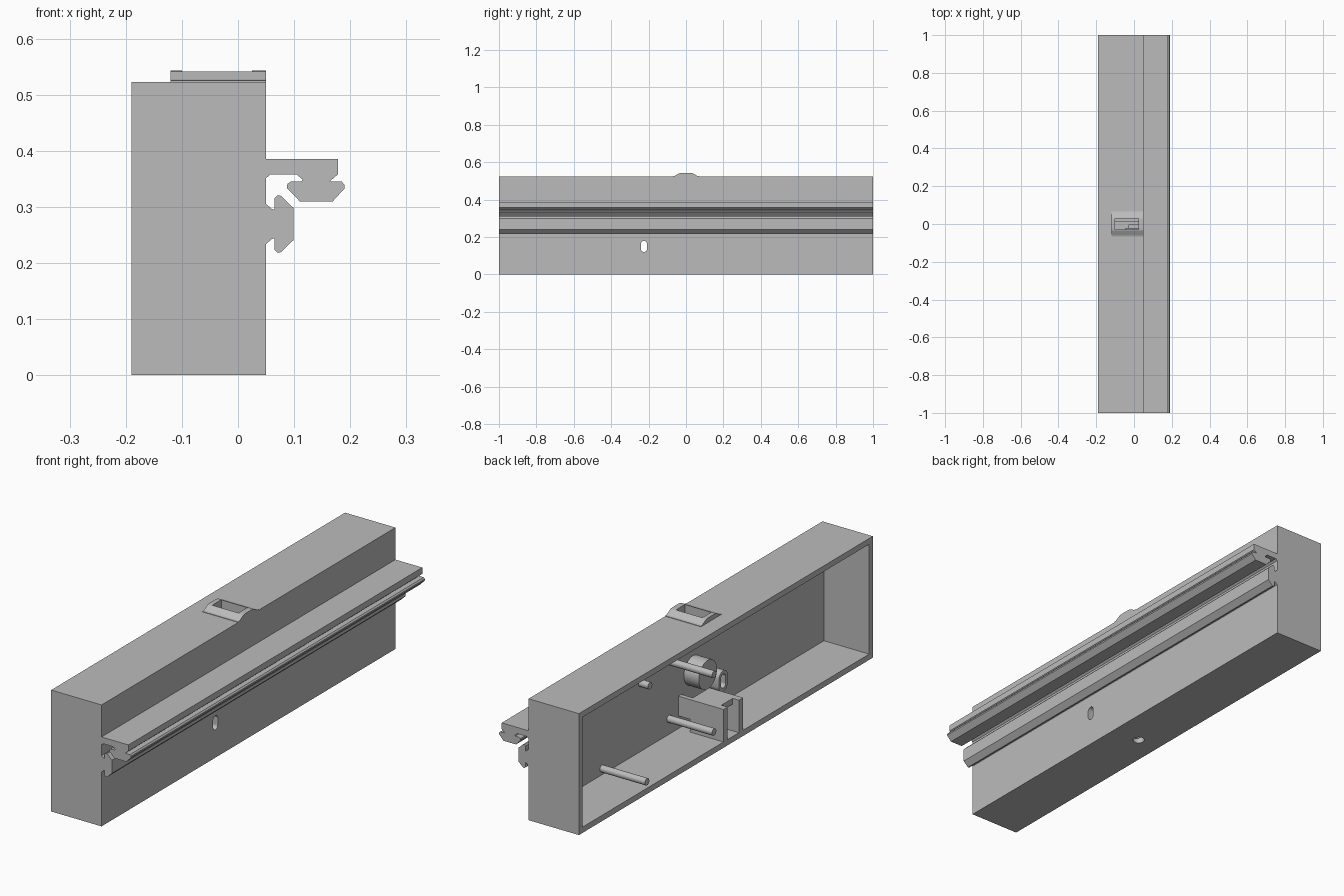
import bpy, bmesh
from math import sin, cos, pi, radians
from mathutils import Vector

cube = bpy.data.objects.get("Cube")
if cube:
    bpy.data.objects.remove(cube, do_unlink=True)

GREY = (0.5, 0.5, 0.5, 1)
grey = bpy.data.materials.new("plain grey")
grey.use_nodes = True
grey.diffuse_color = GREY
for node in grey.node_tree.nodes:
    if node.type == 'BSDF_PRINCIPLED':
        node.inputs["Base Color"].default_value = GREY


def prism(name, pts, axis, a, b, smooth=False):
    """Extrude a closed profile along an axis from a to b."""
    place = {'x': lambda p, t: (t, p[0], p[1]),
             'y': lambda p, t: (p[0], t, p[1]),
             'z': lambda p, t: (p[0], p[1], t)}[axis]
    bm = bmesh.new()
    face = bm.faces.new([bm.verts.new(place(p, a)) for p in pts])
    ext = bmesh.ops.extrude_face_region(bm, geom=[face])
    moved = [v for v in ext["geom"] if isinstance(v, bmesh.types.BMVert)]
    bmesh.ops.translate(bm, verts=moved,
                        vec=Vector(place((0, 0), b - a)))
    if not any(len(f.verts) == len(pts) and f == face for f in bm.faces):
        bm.faces.new([v for v in bm.verts if v not in moved])
    bmesh.ops.recalc_face_normals(bm, faces=bm.faces)
    mesh = bpy.data.meshes.new(name)
    bm.to_mesh(mesh)
    bm.free()
    ob = bpy.data.objects.new(name, mesh)
    bpy.context.collection.objects.link(ob)
    mesh.materials.append(grey)
    if smooth:
        activate(ob)
        bpy.ops.object.shade_smooth_by_angle(angle=radians(35))
    return ob


def activate(ob):
    bpy.ops.object.select_all(action='DESELECT')
    ob.select_set(True)
    bpy.context.view_layer.objects.active = ob


def rect(u0, u1, v0, v1):
    return [(u0, v0), (u1, v0), (u1, v1), (u0, v1)]


def obround(u, v, r, stretch=0, n=32):
    """Circle, or upright slot when stretched."""
    pts = []
    for i in range(n):
        t = 2 * pi * (i + 0.5) / n
        pts.append((u + r * cos(t), v + r * sin(t) + (stretch if t < pi else -stretch)))
    return pts


def cut(ob, cutter):
    activate(ob)
    mod = ob.modifiers.new("cut", 'BOOLEAN')
    mod.operation = 'DIFFERENCE'
    mod.solver = 'EXACT'
    mod.object = cutter
    bpy.ops.object.modifier_apply(modifier=mod.name)


# Main case, open on one long side
L, R, TOP, WALL = -0.19, 0.05, 0.523, 0.025
INNER = R - WALL
case = prism("case", rect(L, R, 0, TOP), 'y', -1, 1)

# Raised button housing on top of the case
half = [(0.07, 0.525), (0.06, 0.527), (0.035, 0.541), (0.02, 0.543)]
housing_profile = [(-0.07, 0.51), (0.07, 0.51)] + half + [(-y, z) for y, z in reversed(half)]
housing = prism("top_housing", housing_profile, 'x', -0.12, R)

# Oval sleeve behind the slot in the wall
sleeve = prism("slot_sleeve", obround(-0.225, 0.15, 0.03, 0.015), 'x', -0.02, INNER + 0.005, True)

# Cutters: cavity, top slot, wall slot, floor hole
cutters = {
    "cavity": (prism("cavity_cutter", rect(-0.975, 0.975, WALL, TOP - WALL), 'x', L - 0.1, INNER), [case]),
    "top": (prism("top_slot_cutter", rect(-0.10, 0.025, -0.03, 0.03), 'z', 0.45, 0.6), [case, housing]),
    "slot": (prism("wall_slot_cutter", obround(-0.225, 0.15, 0.016, 0.014), 'x', -0.1, 0.1), [case, sleeve]),
    "floor": (prism("floor_hole_cutter", obround(-0.084, -0.07, 0.024), 'z', -0.1, 0.06), [case]),
}
for cutter, targets in cutters.values():
    cutter.hide_render = True
    for target in targets:
        cut(target, cutter)
    bpy.data.objects.remove(cutter, do_unlink=True)

# Upper mounting rail: arm with a hanging hook head
prism("upper_rail", [
    (R, 0.385), (0.178, 0.385), (0.178, 0.358), (0.163, 0.345), (0.185, 0.345),
    (0.19, 0.339), (0.19, 0.333), (0.169, 0.31), (0.11, 0.31), (0.087, 0.334),
    (0.088, 0.341), (0.094, 0.345), (0.113, 0.345), (0.115, 0.349), (0.104, 0.358),
    (0.058, 0.358), (R, 0.351)], 'y', -1, 1)

# Lower mounting rail: T-shaped, symmetric about its middle height
MID = 0.2695
t_half = [(R, 0.0355), (0.062, 0.0255), (0.065, 0.0255), (0.065, 0.046),
          (0.07, 0.0505), (0.076, 0.0505), (0.099, 0.0285)]
prism("lower_rail", [(x, MID + d) for x, d in t_half]
      + [(x, MID - d) for x, d in reversed(t_half)], 'y', -1, 1)

# Pegs standing on the inside of the back wall: y, z, tip x
pegs = [(0.536, 0.052, L), (0.08, 0.092, L), (0.08, 0.34, L), (0.273, 0.32, -0.02)]
for i, (y, z, tip) in enumerate(pegs):
    prism(f"peg_{i + 1}", obround(y, z, 0.015, n=24), 'x', tip, INNER + 0.005, True)

# Round boss
prism("round_boss", obround(-0.083, 0.239, 0.062, n=40), 'x', -0.046, INNER + 0.005, True)

# Small holder on the floor: two cheeks, a shortened roof, a back and a rib
Y0, Y1, Z1, BACK = -0.117, 0.016, 0.165, -0.03
for side, y in (("near", Y1 - 0.028), ("far", Y0)):
    prism(f"holder_cheek_{side}", rect(L, BACK, 0.02, Z1), 'y', y, y + 0.028)
prism("holder_roof", rect(-0.16, BACK, Z1 - 0.025, Z1), 'y', Y0, Y1)
prism("holder_back", rect(BACK - 0.025, BACK, 0.02, Z1), 'y', Y0, Y1)
prism("holder_rib", rect(BACK - 0.01, INNER + 0.005, 0.08, Z1), 'y', Y1 - 0.02, Y1)
